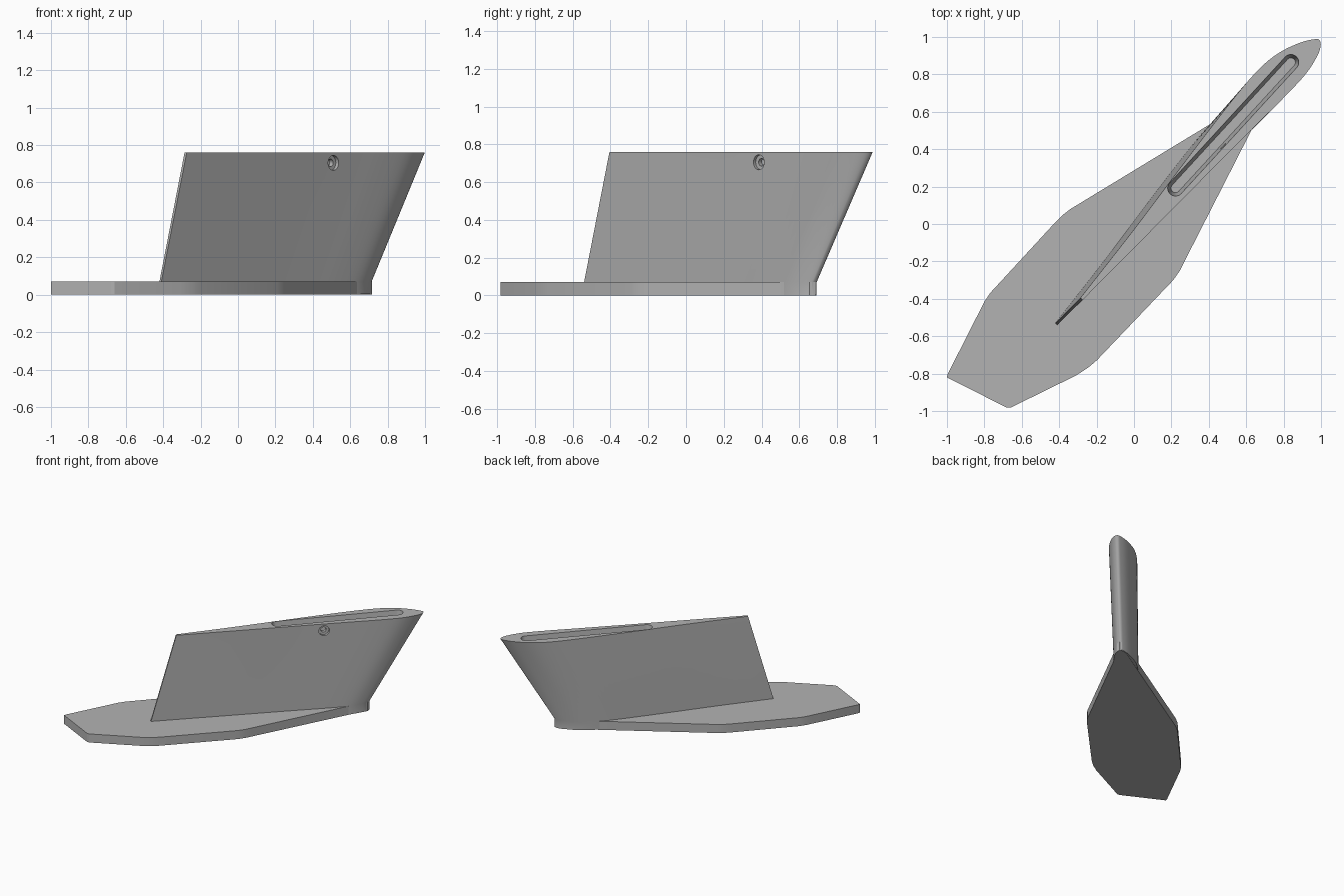
import bpy, bmesh, math
from mathutils import Vector, Matrix

if "Cube" in bpy.data.objects:
    bpy.data.objects.remove(bpy.data.objects["Cube"])

grey = bpy.data.materials.new("mid grey")
grey.diffuse_color = (0.45, 0.45, 0.45, 1)
grey.use_nodes = True
grey.node_tree.nodes["Principled BSDF"].inputs["Base Color"].default_value = grey.diffuse_color

PLATE_TOP, FIN_TOP = 0.07, 0.76
CHORD = 1.879
U = Vector((0.676, 0.737, 0)).normalized()   # along the fin, tail to nose
N = Vector((-U.y, U.x, 0))                   # towards the fuller side
TAIL_TOP = Vector((-0.28, -0.40, 0))
TAIL_BASE = Vector((-0.415, -0.535, 0))


def loft(name, rings):
    """Join rings of equal point count into a closed solid."""
    bm = bmesh.new()
    vs = [[bm.verts.new(p) for p in ring] for ring in rings]
    n = len(rings[0])
    for a, b in zip(vs, vs[1:]):
        for i in range(n):
            j = (i + 1) % n
            bm.faces.new((a[i], a[j], b[j], b[i]))
    bm.faces.new(vs[0][::-1])
    bm.faces.new(vs[-1])
    bmesh.ops.recalc_face_normals(bm, faces=bm.faces)
    me = bpy.data.meshes.new(name)
    bm.to_mesh(me)
    bm.free()
    ob = bpy.data.objects.new(name, me)
    bpy.context.collection.objects.link(ob)
    me.materials.append(grey)
    return ob


def smooth_closed(pts, steps):
    """Catmull-Rom through an open list of 2D points."""
    p = [Vector(q) for q in pts]
    p = [2 * p[0] - p[1]] + p + [2 * p[-1] - p[-2]]
    out = []
    for a, b, c, d in zip(p, p[1:], p[2:], p[3:]):
        for k in range(steps):
            t = k / steps
            out.append(0.5 * (2 * b + (c - a) * t + (2 * a - 5 * b + 4 * c - d) * t * t
                              + (3 * b - a - 3 * c + d) * t ** 3))
    return out + [p[-2]]


# base plate: outline with softened corners
outline = [(-1, -0.82), (-0.995, -0.80), (-0.82, -0.455), (-0.80, -0.415), (-0.77, -0.37),
           (-0.42, 0.01), (-0.385, 0.045), (-0.34, 0.08), (0.45, 0.56), (0.65, 0.682),
           (0.685, 0.69), (0.712, 0.682), (0.716, 0.655), (0.64, 0.525), (0.27, -0.20),
           (0.245, -0.25), (0.21, -0.30), (-0.20, -0.73), (-0.245, -0.768),
           (-0.31, -0.81), (-0.66, -0.982), (-0.68, -0.982)]
loft("base_plate", [[(x, y, z) for x, y in outline] for z in (0, PLATE_TOP)])

# fin: cambered foil section, swept forward and growing towards the top
foil = smooth_closed([(0, .008), (.25, .045), (.45, .082), (.6, .108), (.72, .126), (.8, .132),
                      (.86, .125), (.91, .103), (.96, .062), (.99, .024), (1, 0), (.99, -.028),
                      (.96, -.052), (.9, -.071), (.8, -.069), (.7, -.06), (.55, -.048),
                      (.3, -.03), (0, -.008)], 4)


def foil_ring(tail, length, thick, z):
    return [tail + U * (q.x * length) + N * (q.y * thick) + Vector((0, 0, z)) for q in foil]


fin = loft("fin", [foil_ring(TAIL_BASE, 1.66, 0.88, 0.003),
                   foil_ring(TAIL_BASE, 1.66, 0.88, PLATE_TOP),
                   foil_ring(TAIL_TOP, CHORD, 1, FIN_TOP)])


# slot cutter: round-ended, narrowing with depth
def slot_ring(r, z):
    ring = []
    for s, start in ((1.688, -90), (0.775, 90)):
        for k in range(13):
            a = math.radians(start + k * 15)
            ring.append(TAIL_TOP + U * (s + r * math.cos(a)) + N * (0.03 + r * math.sin(a))
                        + Vector((0, 0, z)))
    return ring


slot = loft("slot_cutter", [slot_ring(0.024, 0.61), slot_ring(0.042, FIN_TOP),
                            slot_ring(0.042, FIN_TOP + 0.05)])

# screw hole cutter: wide recess then a narrow bore into the slot
centre = TAIL_TOP + U * 1.113 + Vector((0, 0, 0.705))


def hole_ring(r, t):
    return [centre + N * t + U * (r * math.cos(k * math.pi / 12))
            + Vector((0, 0, r * math.sin(k * math.pi / 12))) for k in range(24)]


hole = loft("hole_cutter", [hole_ring(0.04, -0.12), hole_ring(0.04, -0.032),
                            hole_ring(0.02, -0.031), hole_ring(0.02, 0.03)])

for cutter in (slot, hole):
    cutter.hide_render = True
    cutter.hide_viewport = False
    m = fin.modifiers.new(cutter.name, 'BOOLEAN')
    m.operation = 'DIFFERENCE'
    m.solver = 'EXACT'
    m.object = cutter

# bake the cuts, remove helpers, shade
bpy.context.view_layer.update()
baked = bpy.data.meshes.new_from_object(fin.evaluated_get(bpy.context.evaluated_depsgraph_get()))
fin.modifiers.clear()
fin.data = baked
for cutter in (slot, hole):
    bpy.data.objects.remove(cutter)
for ob in bpy.context.collection.objects:
    ob.select_set(True)
bpy.context.view_layer.objects.active = fin
bpy.ops.object.shade_smooth_by_angle(angle=math.radians(25))
